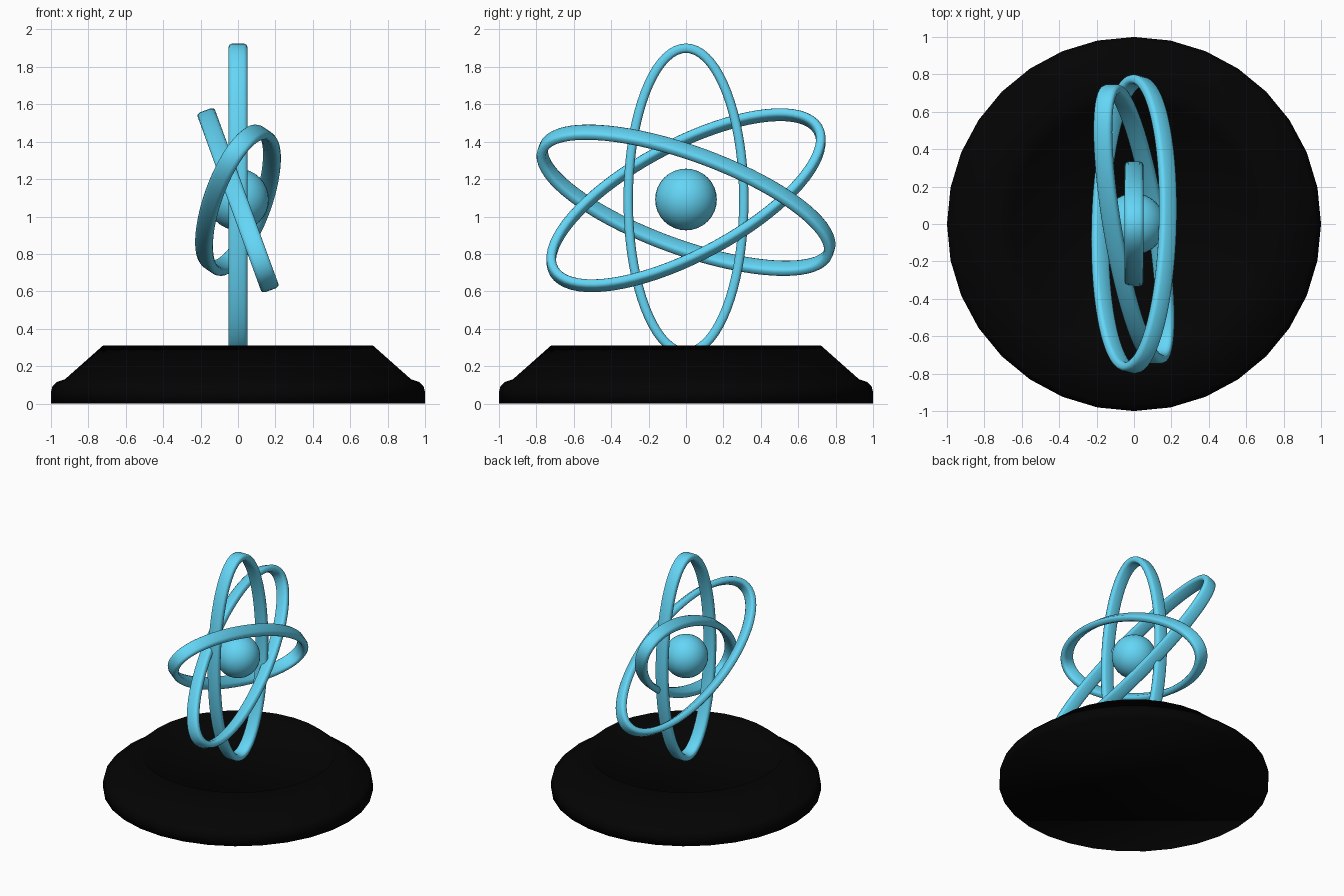
import bpy, math
from mathutils import Vector

if "Cube" in bpy.data.objects:
    bpy.data.objects.remove(bpy.data.objects["Cube"])


def material(name, rgb):
    m = bpy.data.materials.new(name)
    m.diffuse_color = (*rgb, 1)
    m.use_nodes = True
    m.node_tree.nodes["Principled BSDF"].inputs["Base Color"].default_value = m.diffuse_color
    return m


BLUE = material("sky_blue", (0.127, 0.67, 0.92))
BLACK = material("black", (0.001, 0.001, 0.001))
CENTRE = Vector((0, 0, 1.087))


def finish(ob, mat, angle=35):
    ob.data.materials.append(mat)
    bpy.ops.object.select_all(action='DESELECT')
    ob.select_set(True)
    bpy.context.view_layer.objects.active = ob
    bpy.ops.object.shade_smooth_by_angle(angle=math.radians(angle))


def make_object(name, verts, faces):
    me = bpy.data.meshes.new(name)
    me.from_pydata(verts, [], faces)
    me.update()
    ob = bpy.data.objects.new(name, me)
    bpy.context.collection.objects.link(ob)
    return ob


# Round base: lathed profile with rounded foot, sloped shoulder and recessed top
profile = [(1.0, 0), (1.0, 0.06), (0.993, 0.09), (0.968, 0.116),
           (0.925, 0.13), (0.722, 0.31), (0.655, 0.215)]
N = 32
verts = [(r * math.cos(2 * math.pi * i / N), r * math.sin(2 * math.pi * i / N), z)
         for r, z in profile for i in range(N)]
faces = [(j * N + i, j * N + (i + 1) % N, (j + 1) * N + (i + 1) % N, (j + 1) * N + i)
         for j in range(len(profile) - 1) for i in range(N)]
top = (len(profile) - 1) * N
faces += [tuple(range(top, top + N)), tuple(reversed(range(N)))]
finish(make_object("base", verts, faces), BLACK, 180)

# Nucleus ball
bpy.ops.mesh.primitive_uv_sphere_add(segments=32, ring_count=16, radius=0.165, location=(0, 0, 1.091))
ball = bpy.context.object
ball.name = "nucleus"
finish(ball, BLUE)

# Flat rounded band cross-section: (across the band, radial)
quarter = [(0.05, 0.009), (0.045, 0.019), (0.031, 0.025)]
section = (quarter + [(-a, b) for a, b in reversed(quarter)]
           + [(-a, -b) for a, b in quarter] + [(a, -b) for a, b in reversed(quarter)])


def orbit(name, major, minor, a=0.813, b=0.309, steps=72):
    """Elliptical band lying in the plane of the two axes."""
    normal = minor.cross(major)
    n = len(section)
    verts, faces = [], []
    for i in range(steps):
        t = 2 * math.pi * i / steps
        c, s = math.cos(t), math.sin(t)
        point = CENTRE + major * (a * c) + minor * (b * s)
        outward = (major * (b * c) + minor * (a * s)).normalized()
        verts += [point + normal * w + outward * h for w, h in section]
        k = (i + 1) % steps
        faces += [(i * n + j, k * n + j, k * n + (j + 1) % n, i * n + (j + 1) % n)
                  for j in range(n)]
    ob = make_object(name, verts, faces)
    # keep the faces pointing away from the band's core
    if sum(p.normal.dot(p.center - CENTRE) * p.area for p in ob.data.polygons) < 0:
        ob.data.flip_normals()
    finish(ob, BLUE, 60)


X, Y, Z = Vector((1, 0, 0)), Vector((0, 1, 0)), Vector((0, 0, 1))
rad = math.radians

# Upright orbit
orbit("upright_orbit", Z, Y)

# Orbit rising to the right, leaning towards -x at the top
lean = Z * math.cos(rad(20)) - X * math.sin(rad(20))
c, s = math.cos(rad(30)), math.sin(rad(30))
orbit("rising_orbit", Y * c + lean * s, lean * c - Y * s)

# Orbit falling to the right, rolled about its long axis
c, s = math.cos(rad(20)), math.sin(rad(20))
up = Z * c + Y * s
orbit("falling_orbit", Y * c - Z * s, up * math.cos(rad(36)) + X * math.sin(rad(36)))
